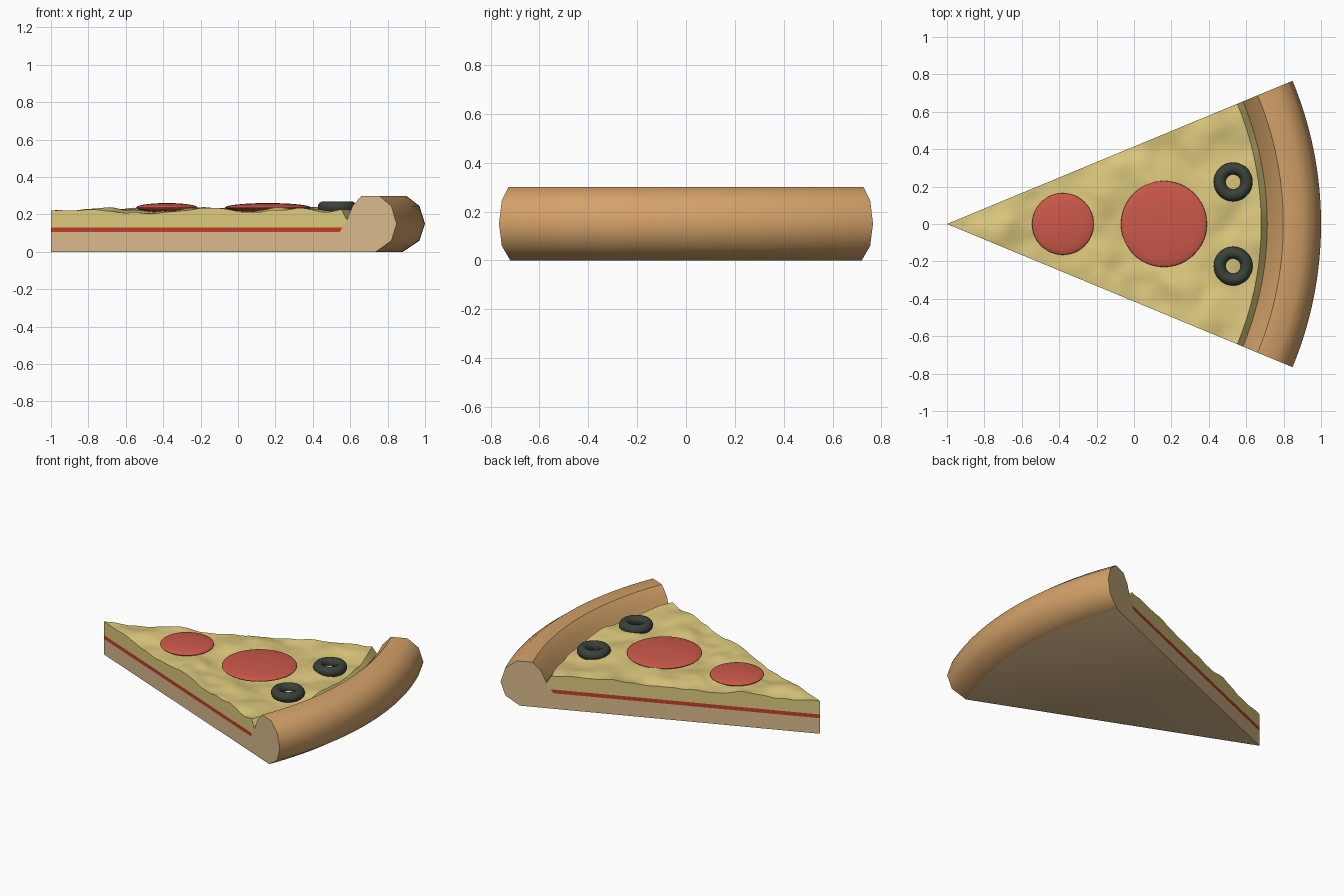
import bpy, bmesh, math
from mathutils import Vector, noise

cube = bpy.data.objects.get("Cube")
if cube:
    bpy.data.objects.remove(cube, do_unlink=True)

HALF = math.radians(22.5)   # half of the wedge angle
TIP = -1.0                  # x of the wedge tip


def material(name, rgb):
    lin = [((c / 255 + 0.055) / 1.055) ** 2.4 for c in rgb] + [1.0]
    m = bpy.data.materials.new(name)
    m.use_nodes = True
    m.diffuse_color = lin
    m.node_tree.nodes["Principled BSDF"].inputs["Base Color"].default_value = lin
    return m


DOUGH = material("dough", (218, 186, 140))
CRUST = material("baked crust", (212, 162, 105))
SAUCE = material("tomato sauce", (192, 62, 42))
CHEESE = material("cheese", (222, 202, 126))
MEAT = material("sausage", (204, 88, 74))
OLIVE = material("black olive", (58, 66, 57))


def smooth(obj, degrees):
    bpy.ops.object.select_all(action="DESELECT")
    obj.select_set(True)
    bpy.context.view_layer.objects.active = obj
    bpy.ops.object.shade_smooth_by_angle(angle=math.radians(degrees))


def sweep(name, profile, mats, segments=40, height=None, rule=None):
    """Turn an (r, z) outline through the wedge angle and cap both cut ends."""
    bm = bmesh.new()
    rings = []
    for i in range(segments + 1):
        a = -HALF + 2 * HALF * i / segments
        ring = []
        for r, z in profile:
            x, y = TIP + r * math.cos(a), r * math.sin(a)
            ring.append(bm.verts.new((x, y, height(x, y) if z is None else z)))
        rings.append(ring)
    n = len(profile)
    for a, b in zip(rings, rings[1:]):
        for j in range(n):
            k = (j + 1) % n
            f = bm.faces.new((a[j], a[k], b[k], b[j]))
            f.material_index = rule(profile[j], profile[k]) if rule else 0
    for ring in (rings[0], rings[-1]):
        bm.faces.new(ring)
    bmesh.ops.remove_doubles(bm, verts=bm.verts, dist=1e-5)
    bmesh.ops.recalc_face_normals(bm, faces=bm.faces)
    mesh = bpy.data.meshes.new(name)
    bm.to_mesh(mesh)
    bm.free()
    for m in mats:
        mesh.materials.append(m)
    obj = bpy.data.objects.new(name, mesh)
    bpy.context.collection.objects.link(obj)
    smooth(obj, 45)
    return obj


# Dough base with the raised rim; only the rim's outside is baked brown
base = [(0, 0), (1.88, 0), (1.97, 0.06), (2.0, 0.15), (1.97, 0.245), (1.9, 0.3),
        (1.798, 0.3), (1.745, 0.245), (1.71, 0.165), (1.67, 0.105), (0, 0.105)]
sweep("dough_and_crust", base, [DOUGH, CRUST],
      rule=lambda p, q: int(min(p[0], q[0]) > 1.7))

# Thin sauce layer
sweep("sauce_layer", [(0, 0.105), (1.67, 0.105), (1.69, 0.13), (0, 0.13)], [SAUCE])


# Lumpy melted cheese
def cheese_height(x, y):
    broad = noise.noise(Vector((x * 5, y * 5, 0.3)))
    fine = noise.noise(Vector((x * 11, y * 11, 4.7)))
    return 0.221 + 0.026 * broad + 0.009 * fine


STEPS = 70
top = [(1.68 * (1 - i / STEPS), None) for i in range(STEPS + 1)]
sweep("cheese_layer", [(0, 0.13), (1.69, 0.13), (1.713, 0.17)] + top, [CHEESE],
      height=cheese_height)


# Sausage slices: shallow domes sunk in the cheese
for name, x, radius in (("small_sausage_slice", -0.38, 0.165),
                        ("large_sausage_slice", 0.16, 0.23)):
    bpy.ops.mesh.primitive_uv_sphere_add(segments=48, ring_count=24, radius=1,
                                         location=(x, 0, 0.236))
    disc = bpy.context.object
    disc.name = name
    disc.scale = (radius, radius, 0.025)
    disc.data.materials.append(MEAT)
    smooth(disc, 60)

# Olive rings
for name, side in (("left_olive_ring", 1), ("right_olive_ring", -1)):
    bpy.ops.mesh.primitive_torus_add(major_radius=0.072, minor_radius=0.032,
                                     major_segments=36, minor_segments=14,
                                     location=(0.53, 0.225 * side, 0.239))
    ring = bpy.context.object
    ring.name = name
    ring.data.materials.append(OLIVE)
    smooth(ring, 60)
